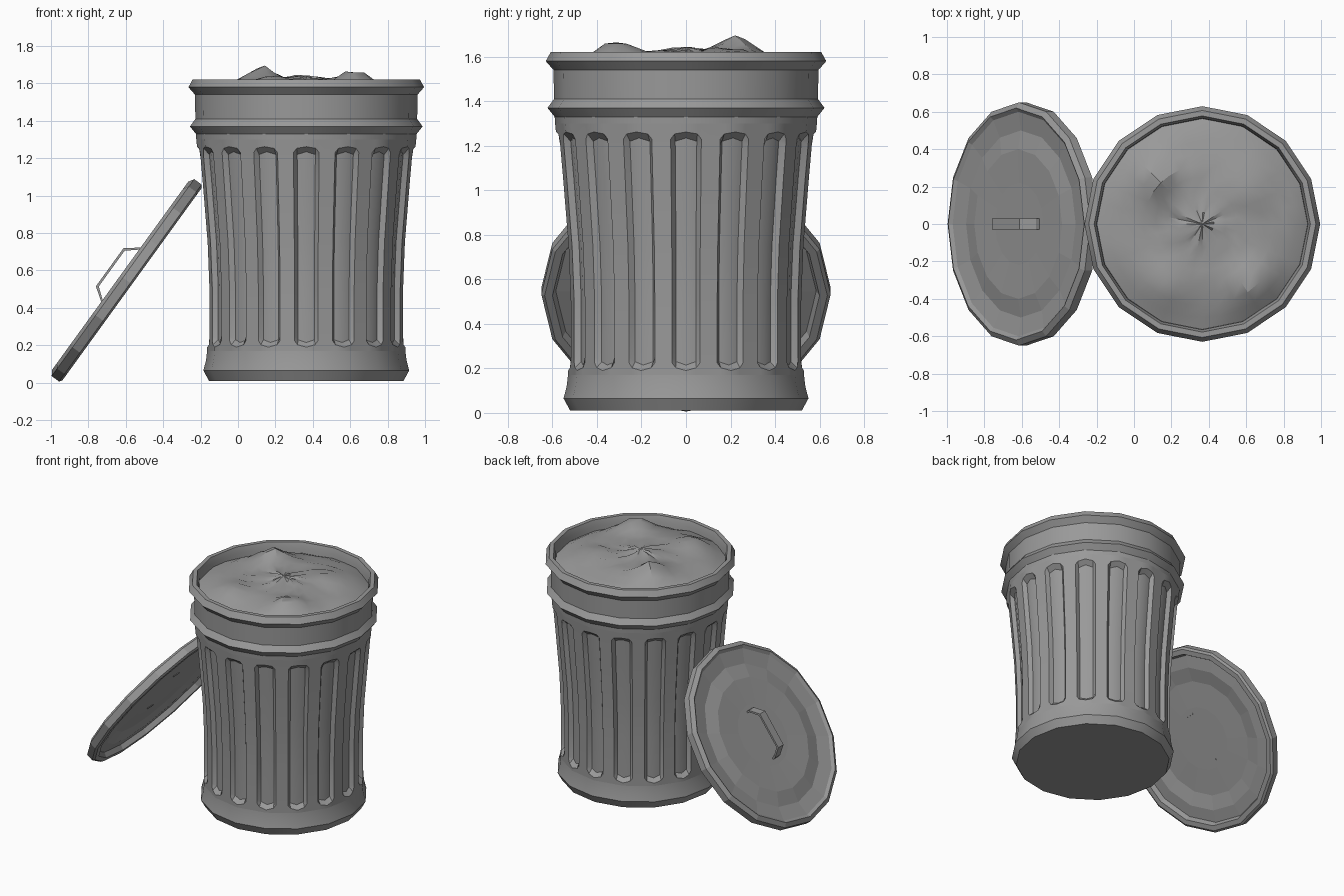
import bpy, bmesh, math, random
from mathutils import Matrix

if "Cube" in bpy.data.objects:
    bpy.data.objects.remove(bpy.data.objects["Cube"])

random.seed(4)
SIDES = 16
CAN_X = 0.365
metal = bpy.data.materials.new("grey metal")
metal.diffuse_color = (0.32, 0.32, 0.32, 1)
metal.use_nodes = True
metal.node_tree.nodes["Principled BSDF"].inputs["Base Color"].default_value = metal.diffuse_color


def finish(name, bm, smooth=True, fix_normals=True, matrix=None):
    if fix_normals:
        bmesh.ops.recalc_face_normals(bm, faces=bm.faces)
    me = bpy.data.meshes.new(name)
    bm.to_mesh(me)
    bm.free()
    me.materials.append(metal)
    ob = bpy.data.objects.new(name, me)
    bpy.context.collection.objects.link(ob)
    ob.matrix_world = matrix or Matrix.Translation((CAN_X, 0, 0))
    if smooth:
        bpy.ops.object.select_all(action='DESELECT')
        ob.select_set(True)
        bpy.context.view_layer.objects.active = ob
        bpy.ops.object.shade_smooth_by_angle(angle=math.radians(30))
    return ob


def skin(bm, rings):
    n = len(rings[0])
    for lo, hi in zip(rings, rings[1:]):
        for i in range(n):
            j = (i + 1) % n
            bm.faces.new((lo[i], lo[j], hi[j], hi[i]))


def lathe(profile, cap_start=False, cap_end=False):
    bm = bmesh.new()
    rings = []
    for r, z in profile:
        rings.append([bm.verts.new((r * math.cos(math.tau * i / SIDES),
                                    r * math.sin(math.tau * i / SIDES), z))
                      for i in range(SIDES)])
    skin(bm, rings)
    if cap_start:
        bm.faces.new(rings[0][::-1])
    if cap_end:
        bm.faces.new(rings[-1])
    return bm


# can foot, profile runs upwards so faces point outwards
finish("can_foot", lathe([(0.52, 0.01), (0.55, 0.065), (0.536, 0.12), (0.53, 0.17)],
                         cap_start=True), fix_normals=False)

# fluted can wall
WALL = [(0.17, 0.53), (0.5, 0.53), (0.75, 0.54), (1.05, 0.565), (1.25, 0.583), (1.3, 0.588)]


def wall_radius(z):
    for (z0, r0), (z1, r1) in zip(WALL, WALL[1:]):
        if z <= z1:
            return r0 + (r1 - r0) * (z - z0) / (z1 - z0)
    return WALL[-1][1]


# heights at flute centre, floor edge and land edge, then flute depth
ROWS = [(0.17, 0.17, 0.17, 0), (0.19, 0.203, 0.225, 0), (0.215, 0.23, 0.25, 0.03)]
ROWS += [(z, z, z, 0.03) for z in (0.5, 0.75, 1.05)]
ROWS += [(1.235, 1.22, 1.2, 0.03), (1.262, 1.253, 1.23, 0), (1.3, 1.3, 1.3, 0)]
bm = bmesh.new()
rings = []
for zc, za, zb, depth in ROWS:
    ring = []
    for s in range(SIDES):
        for off, z, d in ((-0.31, zb, 0), (-0.23, za, depth), (0, zc, depth),
                          (0.23, za, depth), (0.31, zb, 0)):
            r = wall_radius(z) - d
            a0 = math.tau * s / SIDES
            a1 = a0 + math.copysign(math.tau / SIDES, off)
            t = abs(off)
            ring.append(bm.verts.new((r * ((1 - t) * math.cos(a0) + t * math.cos(a1)),
                                      r * ((1 - t) * math.sin(a0) + t * math.sin(a1)), z)))
    rings.append(ring)
skin(bm, rings)
finish("can_fluted_wall", bm, fix_normals=False)

# upper band with bead and rolled rim, down to the inner wall
finish("can_upper_band", lathe([
    (0.588, 1.3), (0.59, 1.33), (0.622, 1.37), (0.593, 1.41), (0.595, 1.54),
    (0.63, 1.58), (0.607, 1.622), (0.578, 1.622), (0.565, 1.58), (0.56, 1.48)]),
    fix_normals=False)

# heap of rubbish
PEAKS = [(-0.245, 0.23, 0.085, 0.11), (0.265, -0.33, 0.085, 0.11), (-0.03, 0.0, 0.025, 0.12),
         (0.25, 0.2, 0.03, 0.13), (-0.2, -0.33, 0.04, 0.1)]


def heap(x, y):
    q = (x * x + y * y) / 0.56 ** 2
    z = 1.55 + 0.065 * (1 - q * q)
    for px, py, h, w in PEAKS:
        z += h * math.exp(-((x - px) ** 2 + (y - py) ** 2) / (w * w))
    return z + random.uniform(-0.008, 0.008)


bm = bmesh.new()
rings = []
for k in range(9, 0, -1):
    r = 0.563 * k / 9
    ring = []
    for i in range(32):
        a = math.tau * i / 32
        x, y = r * math.cos(a), r * math.sin(a)
        ring.append(bm.verts.new((x, y, heap(x, y))))
    rings.append(ring)
skin(bm, rings)
top = bm.verts.new((0, 0, heap(0, 0)))
for i in range(32):
    bm.faces.new((rings[-1][i], rings[-1][(i + 1) % 32], top))
finish("rubbish_heap", bm, fix_normals=False)

# leaning lid, open underneath
lean = Matrix.Translation((-0.595, 0, 0.547)) @ Matrix.Rotation(math.radians(-54.1), 4, 'Y')
finish("lid", lathe([
    (0.22, 0.008), (0.40, 0.012), (0.50, -0.006), (0.585, 0.0), (0.60, -0.035),
    (0.635, -0.035), (0.65, -0.024), (0.65, 0.025), (0.62, 0.043), (0.60, 0.028),
    (0.50, 0.012), (0.40, 0.03), (0.22, 0.024)], cap_start=True, cap_end=True),
    smooth=False, matrix=lean)

# strap handle on the lid, feet poke through
OUTER = [(-0.18, 0.004), (-0.172, 0.045), (-0.122, 0.115), (0.13, 0.115), (0.184, 0.045), (0.186, 0.004)]
INNER = [(-0.167, 0.004), (-0.16, 0.043), (-0.114, 0.102), (0.122, 0.102), (0.172, 0.043), (0.174, 0.004)]
bm = bmesh.new()
rings = []
for (xo, zo), (xi, zi) in zip(OUTER, INNER):
    rings.append([bm.verts.new(p) for p in ((xo, -0.03, zo), (xo, 0.03, zo),
                                            (xi, 0.03, zi), (xi, -0.03, zi))])
skin(bm, rings)
bm.faces.new(rings[0])
bm.faces.new(rings[-1])
finish("lid_handle", bm, smooth=False, matrix=lean)
